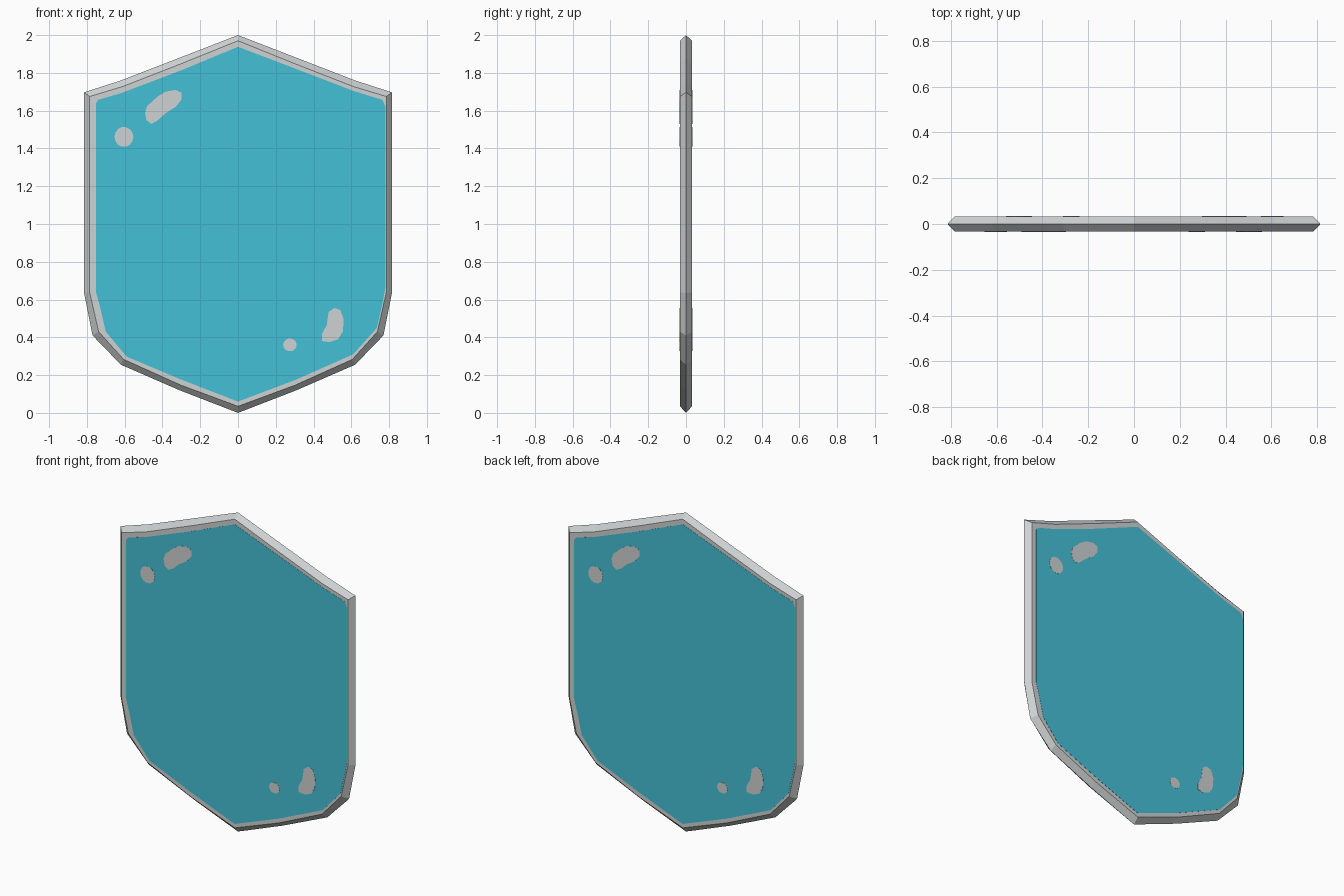
import bpy, bmesh, math

if "Cube" in bpy.data.objects:
    bpy.data.objects.remove(bpy.data.objects["Cube"])

HALF = 0.032  # half thickness of the flat faces


def material(name, rgb):
    m = bpy.data.materials.new(name)
    m.diffuse_color = (*rgb, 1.0)
    m.use_nodes = True
    m.node_tree.nodes["Principled BSDF"].inputs["Base Color"].default_value = m.diffuse_color
    return m


grey = material("light grey", (0.62, 0.645, 0.645))
blue = material("turquoise", (0.06, 0.53, 0.68))


def make_object(name, bm, mat):
    bmesh.ops.recalc_face_normals(bm, faces=bm.faces[:])
    me = bpy.data.meshes.new(name)
    bm.to_mesh(me)
    bm.free()
    me.materials.append(mat)
    ob = bpy.data.objects.new(name, me)
    bpy.context.collection.objects.link(ob)
    return ob


def mirrored(half):
    """Close a right-hand half outline (top to bottom) across x = 0."""
    return half + [(-x, z) for x, z in half[-2:0:-1]]


def loft(name, rings, mat):
    """Solid from matching outlines, each given as (y, points)."""
    bm = bmesh.new()
    loops = [[bm.verts.new((x, y, z)) for x, z in pts] for y, pts in rings]
    n = len(loops[0])
    for a, b in zip(loops, loops[1:]):
        for i in range(n):
            j = (i + 1) % n
            bm.faces.new((a[i], a[j], b[j], b[i]))
    bm.faces.new(loops[0])
    bm.faces.new(loops[-1][::-1])
    return make_object(name, bm, mat)


def plates(name, pts, height, mat):
    """Thin plate on the front, and its half-turn copy on the back."""
    for side, s in (("front", 1), ("back", -1)):
        p = [(s * x, z) for x, z in pts]
        loft(f"{side}_{name}", [(-s * (HALF + height), p), (-s * (HALF - 0.002), p)], mat)


def disc(cx, cz, rx, rz, n=14):
    return [(cx + rx * math.cos(2 * math.pi * i / n),
             cz + rz * math.sin(2 * math.pi * i / n)) for i in range(n)]


# Shield body with a pointed rim
outer = mirrored([(0, 2.0), (0.31, 1.88), (0.62, 1.76), (0.815, 1.697), (0.815, 0.635),
                  (0.77, 0.41), (0.62, 0.255), (0.31, 0.12), (0, 0)])
inner = mirrored([(0, 1.97), (0.305, 1.847), (0.61, 1.728), (0.785, 1.675), (0.785, 0.637),
                  (0.738, 0.43), (0.605, 0.283), (0.305, 0.148), (0, 0.035)])
loft("shield_body", [(-HALF, inner), (0, outer), (HALF, inner)], grey)

# Coloured panel, slightly off centre
panel = [(0, 1.938), (0.305, 1.822), (0.61, 1.705), (0.765, 1.657), (0.78, 1.62),
         (0.78, 0.66), (0.765, 0.58), (0.735, 0.45), (0.61, 0.31), (0.305, 0.175),
         (0, 0.06), (-0.305, 0.178), (-0.59, 0.298), (-0.70, 0.43), (-0.73, 0.56),
         (-0.752, 0.64), (-0.752, 1.64), (-0.74, 1.657), (-0.61, 1.696), (-0.305, 1.812)]
plates("panel", panel, 0.001, blue)

# Grey shine marks
plates("upper_streak", [(-.492, 1.59), (-.48, 1.625), (-.425, 1.675), (-.385, 1.70),
                        (-.33, 1.71), (-.298, 1.695), (-.298, 1.66), (-.33, 1.62),
                        (-.385, 1.585), (-.43, 1.545), (-.46, 1.53), (-.485, 1.55)], 0.002, grey)
plates("upper_dot", disc(-0.604, 1.461, 0.05, 0.053), 0.002, grey)
plates("lower_streak", [(.48, .535), (.51, .555), (.542, .545), (.56, .495), (.555, .43),
                        (.53, .39), (.485, .375), (.445, .38), (.445, .42), (.47, .465)],
       0.002, grey)
plates("lower_dot", disc(0.275, 0.36, 0.036, 0.034), 0.002, grey)
